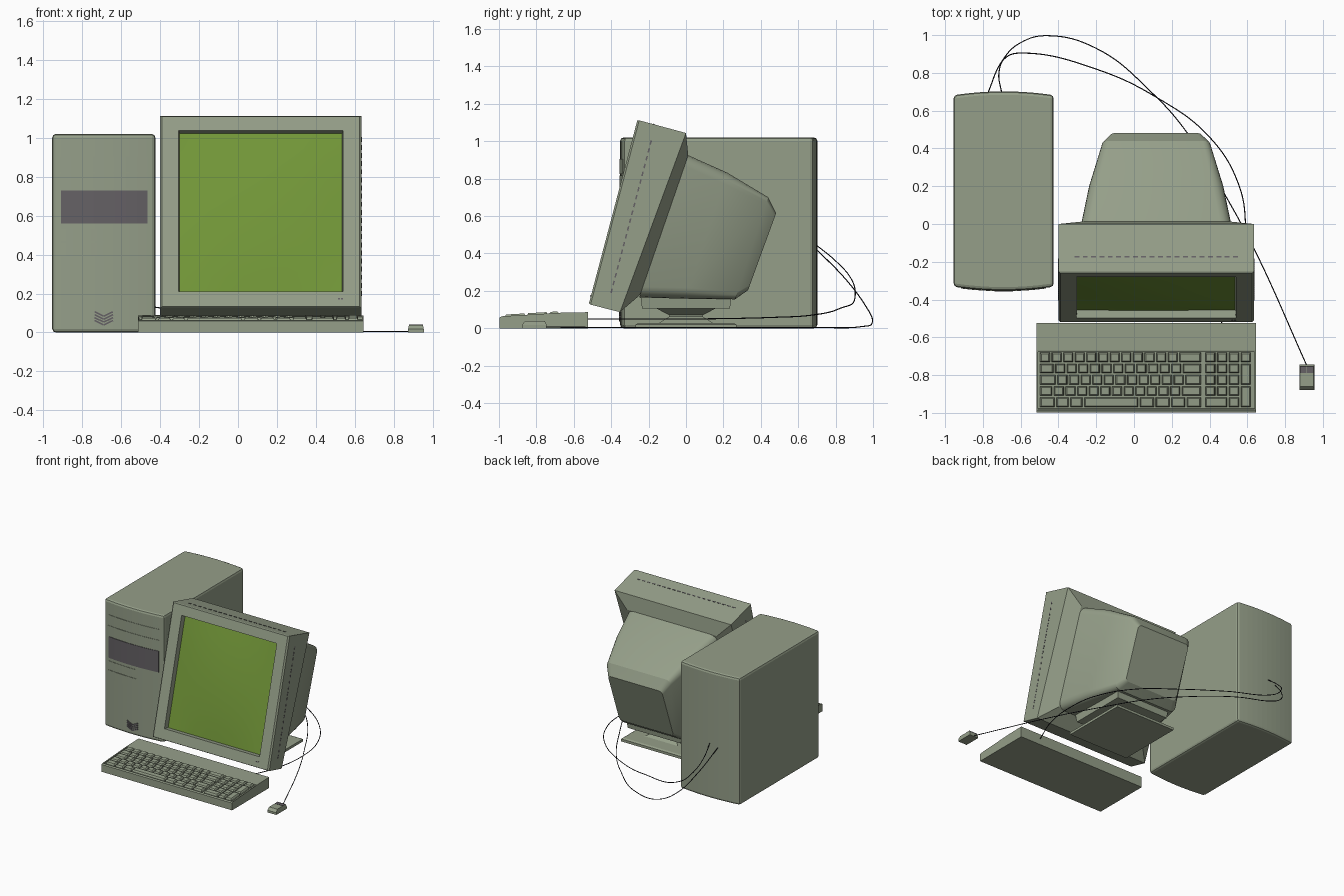
import bpy, bmesh, math
from mathutils import Matrix, Vector

if "Cube" in bpy.data.objects:
    bpy.data.objects.remove(bpy.data.objects["Cube"])


def material(name, rgb):
    m = bpy.data.materials.new(name)
    m.diffuse_color = (*rgb, 1)
    m.use_nodes = True
    m.node_tree.nodes["Principled BSDF"].inputs["Base Color"].default_value = m.diffuse_color
    return m


CASE = material("case", (0.30, 0.345, 0.25))
GREEN = material("screen_green", (0.17, 0.31, 0.04))
DARK = material("dark_grey", (0.13, 0.12, 0.13))
BLACK = material("cable_black", (0.01, 0.01, 0.015))


def finish(bm, name, mat=CASE, smooth=None):
    bmesh.ops.recalc_face_normals(bm, faces=bm.faces[:])
    me = bpy.data.meshes.new(name)
    bm.to_mesh(me)
    bm.free()
    me.materials.append(mat)
    ob = bpy.data.objects.new(name, me)
    bpy.context.collection.objects.link(ob)
    if smooth:
        bpy.ops.object.select_all(action='DESELECT')
        ob.select_set(True)
        bpy.context.view_layer.objects.active = ob
        bpy.ops.object.shade_smooth_by_angle(angle=math.radians(smooth))
    return ob


def add_loft(bm, rings, caps=(True, True)):
    vs = [[bm.verts.new(p) for p in r] for r in rings]
    n = len(vs[0])
    for a, b in zip(vs, vs[1:]):
        for i in range(n):
            bm.faces.new((a[i], a[(i + 1) % n], b[(i + 1) % n], b[i]))
    if caps[0]:
        bm.faces.new(vs[0])
    if caps[1]:
        bm.faces.new(vs[-1])


def loft(name, rings, mat=CASE, caps=(True, True), smooth=None):
    bm = bmesh.new()
    add_loft(bm, rings, caps)
    return finish(bm, name, mat, smooth)


def rect(x0, x1, y0, y1, z):
    return [(x0, y0, z), (x1, y0, z), (x1, y1, z), (x0, y1, z)]


def boxes(name, items, mat=CASE):
    """items: list of (centre, size, rotation matrix)"""
    bm = bmesh.new()
    for c, s, rot in items:
        bmesh.ops.create_cube(bm, size=1, matrix=Matrix.Translation(c) @ rot @ Matrix.Diagonal((*s, 1)))
    return finish(bm, name, mat)


# Tower case with bowed front and back
TX, TW = -0.69, 0.265


def bow(x):
    return -0.352 + 0.02 * ((x - TX) / TW) ** 2


xs = [TX + TW * (i / 6 - 1) for i in range(13)]
plan = [(x, bow(x)) for x in xs] + [(x, 0.35 - bow(x)) for x in reversed(xs)]
tower = loft("tower_case", [[(x, y, z) for x, y in plan] for z in (0, 1.02)])
bev = tower.modifiers.new("edge_chamfer", 'BEVEL')
bev.width, bev.segments, bev.limit_method = 0.018, 2, 'ANGLE'


def front_plate(name, x0, x1, z0, z1, out=0.003, mat=CASE):
    rings = []
    for i in range(9):
        x = x0 + (x1 - x0) * i / 8
        y = bow(x)
        rings.append([(x, y - out, z0), (x, y - out, z1), (x, y + 0.01, z1), (x, y + 0.01, z0)])
    return loft(name, rings, mat)


# Drive bays and bottom vent on the tower front
front_plate("upper_bay_cover", -0.915, -0.465, 0.825, 0.905)
front_plate("lower_bay_cover", -0.915, -0.465, 0.74, 0.818)
front_plate("optical_drive_panel", -0.91, -0.465, 0.56, 0.73, 0.004, DARK)
front_plate("floppy_upper", -0.915, -0.66, 0.468, 0.535)
front_plate("floppy_lower", -0.915, -0.66, 0.39, 0.462)
boxes("tower_vent", [((TX + s * 0.024, -0.352, 0.05 + k * 0.015), (0.052, 0.012, 0.008),
                      Matrix.Rotation(-s * 0.45, 4, 'Y')) for k in range(4) for s in (-1, 1)], DARK)

# Monitor: tilted frame, u runs up the face and n runs backwards
MX, TILT = 0.1175, math.radians(14.8)
ST, CT = math.sin(TILT), math.cos(TILT)
ROT = Matrix.Rotation(-TILT, 4, 'X')


def face_pt(u, n):
    return (-0.52 + ST * u + CT * n, 0.129 + CT * u - ST * n)


def section(b, t, hw, r=0.0, seg=4):
    """Upright cross-section between bottom (y,z) and top (y,z), corners rounded by r"""
    b, t = Vector(b), Vector(t)
    h = (t - b).length
    d = (t - b) / h
    if r:
        pts = []
        for q, (cx, cv) in enumerate(((hw - r, h - r), (r - hw, h - r), (r - hw, r), (hw - r, r))):
            for k in range(seg + 1):
                a = math.pi / 2 * (q + k / seg)
                pts.append((cx + r * math.cos(a), cv + r * math.sin(a)))
    else:
        pts = [(hw, h), (-hw, h), (-hw, 0), (hw, 0)]
    return [(MX + x, *(b + d * v)) for x, v in pts]


loft("monitor_bezel", [
    section(face_pt(0.09, 0.045), face_pt(0.935, 0.045), 0.418),
    section(face_pt(0.085, 0), face_pt(0.94, 0), 0.4225),
    section(face_pt(0.004, 0), face_pt(1.015, 0), 0.507),
    section(face_pt(0, 0.01), face_pt(1.019, 0.01), 0.5175),
    section((-0.353, 0.086), (0.0, 1.044), 0.5175),
    section((-0.246, 0.178), (0.012, 0.925), 0.40)], caps=(False, True))

# Bulged screen glass
bm = bmesh.new()
bmesh.ops.create_grid(bm, x_segments=10, y_segments=10, size=1)
for v in bm.verts:
    a, b = v.co.x, v.co.y
    y, z = face_pt(0.5125 + 0.425 * b, 0.042 - 0.022 * (1 - a * a) * (1 - b * b))
    v.co = (MX + 0.42 * a, y, z)
screen = finish(bm, "screen", GREEN, 40)
if screen.data.polygons[0].normal.y > 0:
    screen.data.flip_normals()

# Tube housing behind the bezel
loft("monitor_housing", [
    section((-0.25, 0.165), (0.005, 0.928), 0.40, 0.06),
    section((0.0, 0.158), (0.22, 0.832), 0.355, 0.06),
    section((0.262, 0.155), (0.44, 0.70), 0.285, 0.04),
    section((0.332, 0.204), (0.482, 0.616), 0.24, 0.03)], smooth=25)

# Vent slots on the bezel top and sides, power button and lamp
slots = []
for i in range(20):
    f = i / 19
    y, z = face_pt(1.019, 0.09)
    slots.append(((MX - 0.42 + 0.84 * f, y, z), (0.026, 0.008, 0.004), ROT))
    y, z = face_pt(0.1 + 0.82 * f, 0.10)
    slots += [((MX + s * 0.5175, y, z), (0.004, 0.008, 0.024), ROT) for s in (-1, 1)]
boxes("bezel_vents", slots, DARK)
boxes("power_lamp", [((x, *face_pt(0.045, 0)), (0.01, 0.008, 0.008), ROT) for x in (0.52, 0.535)], DARK)


# Stand
def square_stack(name, levels):
    loft(name, [rect(MX - h, MX + h, -h, h, z) for h, z in levels])


square_stack("stand_base", [(0.27, 0), (0.27, 0.02), (0.255, 0.027)])
square_stack("stand_swivel", [(0.15, 0.025), (0.09, 0.062), (0.09, 0.07), (0.16, 0.107)])
square_stack("stand_block", [(0.235, 0.105), (0.243, 0.17)])

# Keyboard body with recessed key tray
prof = [(-0.997, 0), (-0.997, 0.058), (-0.985, 0.064), (-0.67, 0.083), (-0.525, 0.086), (-0.525, 0)]
bm = bmesh.new()
add_loft(bm, [[(x, y, z) for y, z in prof] for x in (-0.515, 0.645)])
bmesh.ops.recalc_face_normals(bm, faces=bm.faces[:])
top = next(f for f in bm.faces if len(f.verts) == 4 and abs(f.calc_center_median().y + 0.8275) < 0.01
           and f.normal.z > 0.5)
bmesh.ops.inset_region(bm, faces=[top], thickness=0.009)
for v in top.verts:
    v.co.z -= 0.002
bmesh.ops.inset_region(bm, faces=[top], thickness=0.002)
for v in top.verts:
    v.co.z -= 0.014
finish(bm, "keyboard_body")

# Keys: row widths in key units, then the number pad as (column, row, width, height)
bm = bmesh.new()
PX, PY, KY = 0.0615, 0.0595, -0.681


def key(x0, w, row, h=1):
    x1, y1 = x0 + w - 0.010, KY - row * PY
    y0 = y1 - h * PY + 0.010

    def ring(i, dz):
        r = rect(x0 + i, x1 - i, y0 + i, y1 - i, 0)
        return [(x, y, 0.064 + 0.06 * (y + 0.985) + dz) for x, y, _ in r]
    add_loft(bm, [ring(0, -0.014), ring(0.001, 0.0), ring(0.006, 0.008)])


rows = [[1] * 12 + [2], [1.3] + [1] * 11 + [1.7], [1.5] + [1] * 11 + [1.5],
        [1.2] + [1] * 11 + [1.8], [1.4, 1.2, 1.2, 4.8] + [1.35] * 4]
for r, row in enumerate(rows):
    x = -0.497
    for w in row:
        key(x, w * PX, r)
        x += w * PX
pad = [(c, r, 1, 1) for r in range(4) for c in range(3)]
pad += [(0, 4, 2, 1), (2, 4, 1, 1), (3, 0, 1, 1), (3, 1, 1, 2), (3, 3, 1, 2)]
for c, r, w, h in pad:
    key(0.378 + c * 0.0625, w * 0.0625, r, h)
finish(bm, "keys")

# Mouse with dark buttons
loft("mouse_body", [rect(0.875, 0.955, -0.878, -0.745, 0), rect(0.875, 0.955, -0.878, -0.745, 0.018),
                    rect(0.879, 0.951, -0.86, -0.755, 0.038)])
loft("mouse_buttons", [rect(x, x + 0.034, -0.79, -0.747, 0.02) for x in (0.88,)] +
     [rect(0.88, 0.914, -0.79, -0.755, 0.040)], DARK)
loft("mouse_button_right", [rect(0.916, 0.95, -0.79, -0.747, 0.02), rect(0.916, 0.95, -0.79, -0.755, 0.040)], DARK)


# Cables
def cable(name, pts):
    cu = bpy.data.curves.new(name, 'CURVE')
    cu.dimensions = '3D'
    cu.bevel_depth, cu.bevel_resolution, cu.resolution_u = 0.003, 1, 10
    sp = cu.splines.new('BEZIER')
    sp.bezier_points.add(len(pts) - 1)
    for bp, p in zip(sp.bezier_points, pts):
        bp.co = p
        bp.handle_left_type = bp.handle_right_type = 'AUTO'
    cu.materials.append(BLACK)
    bpy.context.collection.objects.link(bpy.data.objects.new(name, cu))


cable("mouse_cable", [(-0.775, 0.69, 0.43), (-0.70, 0.86, 0.255), (-0.60, 0.96, 0.12), (-0.46, 0.997, 0.04),
                      (-0.2, 0.93, 0.008), (0.1, 0.69, 0.004), (0.28, 0.485, 0.004), (0.49, 0.14, 0.004),
                      (0.64, -0.14, 0.004), (0.915, -0.75, 0.006)])
cable("keyboard_cable", [(-0.70, 0.69, 0.45), (-0.715, 0.80, 0.36), (-0.68, 0.88, 0.27), (-0.58, 0.905, 0.18),
                         (-0.2, 0.82, 0.105), (0.12, 0.67, 0.07), (0.4, 0.46, 0.058), (0.55, 0.22, 0.052),
                         (0.59, 0.0, 0.05), (0.56, -0.28, 0.05), (0.46, -0.53, 0.05)])
